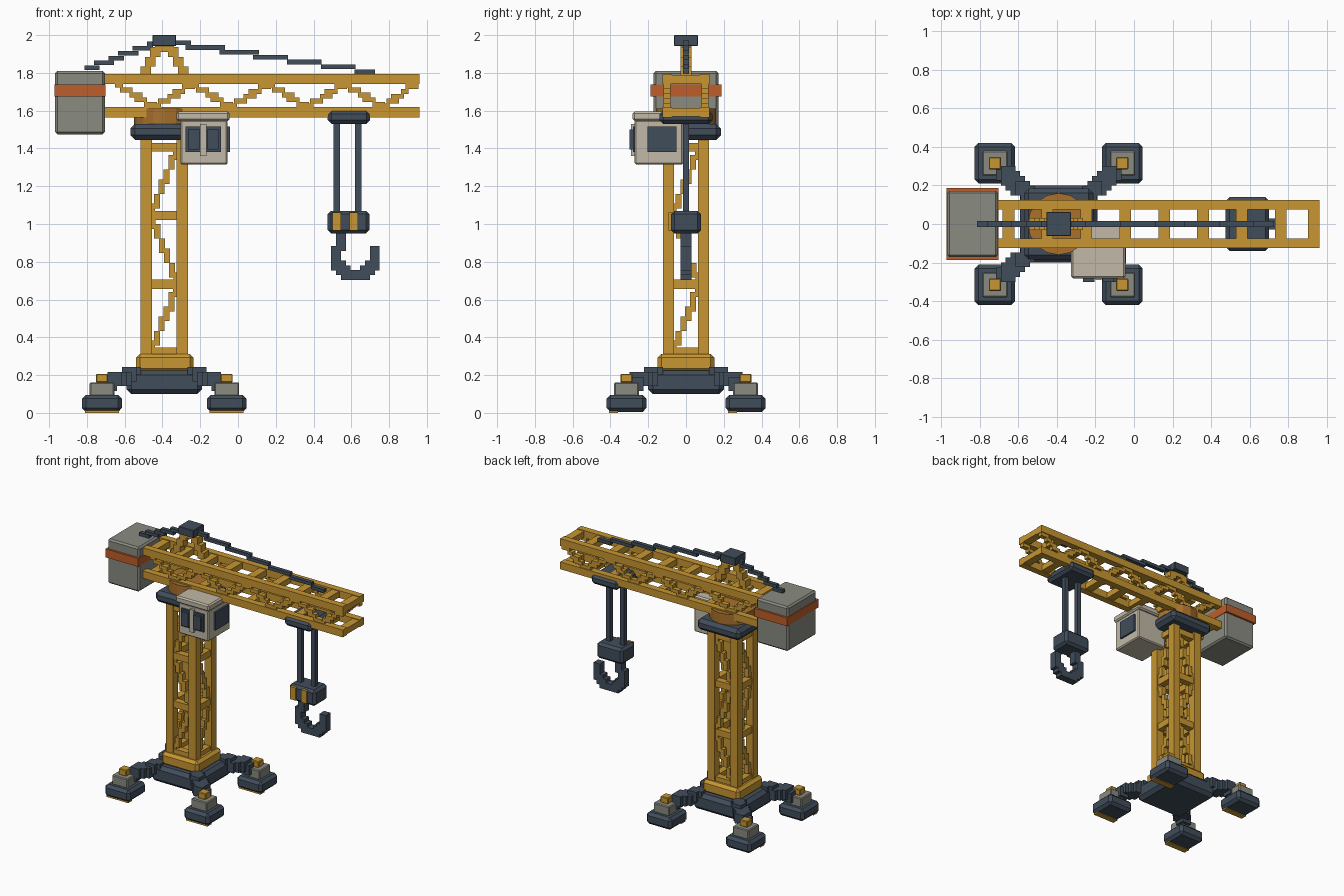
import bpy, bmesh
from mathutils import Vector

if "Cube" in bpy.data.objects:
    bpy.data.objects.remove(bpy.data.objects["Cube"])

V = 0.0256  # block size used for stepped shapes


def material(name, rgb):
    lin = [((c / 255 + 0.055) / 1.055) ** 2.4 for c in rgb] + [1.0]
    m = bpy.data.materials.new(name)
    m.use_nodes = True
    m.diffuse_color = lin
    bsdf = next(n for n in m.node_tree.nodes if n.type == 'BSDF_PRINCIPLED')
    bsdf.inputs["Base Color"].default_value = lin
    return m


YELLOW = material("crane yellow", (199, 150, 50))
BROWN = material("dark amber", (170, 113, 44))
DARK = material("slate blue", (65, 77, 91))
CREAM = material("cream", (194, 186, 168))
GREY = material("concrete grey", (138, 139, 129))
RED = material("rust orange", (190, 94, 42))


def finish(bm, name, mat):
    mesh = bpy.data.meshes.new(name)
    bm.to_mesh(mesh)
    bm.free()
    mesh.materials.append(mat)
    obj = bpy.data.objects.new(name, mesh)
    bpy.context.collection.objects.link(obj)
    return obj


def add_box(bm, lo, hi):
    lo, hi = Vector(lo), Vector(hi)
    made = bmesh.ops.create_cube(bm, size=1)["verts"]
    bmesh.ops.scale(bm, vec=hi - lo, verts=made)
    bmesh.ops.translate(bm, vec=(lo + hi) / 2, verts=made)


def boxes(name, mat, spans, bevel=0):
    """Boxes given as (x0, x1, y0, y1, z0, z1)."""
    bm = bmesh.new()
    for x0, x1, y0, y1, z0, z1 in spans:
        add_box(bm, (x0, y0, z0), (x1, y1, z1))
    if bevel:
        bmesh.ops.bevel(bm, geom=bm.edges[:], offset=bevel, segments=1,
                        affect='EDGES', profile=0.5)
    return finish(bm, name, mat)


def stepped(name, mat, paths, size):
    """Stair-stepped bars: blocks of a given size snapped along each path."""
    bm = bmesh.new()
    half = Vector(size) / 2
    for path in paths:
        done = set()
        for a, b in zip(path, path[1:]):
            a, b = Vector(a), Vector(b)
            n = max(2, int((b - a).length / V * 2))
            for i in range(n + 1):
                p = (a.lerp(b, i / n) - Vector(path[0])) / V
                done.add(tuple(round(c) for c in p))
        for key in sorted(done):
            c = Vector(path[0]) + Vector(key) * V
            add_box(bm, c - half, c + half)
    return finish(bm, name, mat)


MX = -0.39  # mast centre

# Base, collar and four outrigger feet
boxes("base_plate", DARK, [(-0.59, -0.19, -0.2, 0.2, 0.1, 0.225)], 0.025)
boxes("mast_collar", YELLOW, [(-0.54, -0.235, -0.15, 0.15, 0.215, 0.312)], 0.02)
for sx, side in ((-1, "right"), (1, "left")):
    for sy, end in ((-1, "front"), (1, "back")):
        x, y = MX + sx * 0.33, sy * 0.315
        tag = f"{end}_{side}"
        boxes("foot_pad_" + tag, DARK,
              [(x - .105, x + .105, y - .105, y + .105, 0.005, 0.095)], 0.02)
        boxes("foot_strip_" + tag, YELLOW,
              [(x - .09, x + .09, y - .092, y - .045, 0, 0.018)])
        boxes("foot_block_" + tag, GREY,
              [(x - .065, x + .065, y - .065, y + .065, 0.09, 0.162)], 0.006)
        boxes("foot_cap_" + tag, YELLOW,
              [(x - .032, x + .032, y - .032, y + .032, 0.16, 0.207)], 0.005)
        stepped("outrigger_" + tag, DARK,
                [[(MX + sx * .16, sy * .16, 0.205),
                  (MX + sx * .285, sy * .275, 0.16)]], (.075, .075, .075))

# Mast: corner posts, rings and zigzag braces
boxes("mast_posts", YELLOW,
      [(MX + s * .095 - .03, MX + s * .095 + .03, t * .093 - .03, t * .093 + .03, .3, 1.46)
       for s in (-1, 1) for t in (-1, 1)])
rings = [(0.31, 0.345), (0.655, 0.705), (1.02, 1.07), (1.385, 1.43)]
boxes("mast_rings", YELLOW,
      [r for z0, z1 in rings for s in (-1, 1) for r in (
          (MX - .08, MX + .08, s * .09 - .025, s * .09 + .025, z0, z1),
          (MX + s * .092 - .025, MX + s * .092 + .025, -.08, .08, z0, z1))])
face_braces, side_braces = [], []
for i in range(3):
    z0, z1 = rings[i][1], rings[i + 1][0]
    d = 0.065 if i % 2 == 0 else -0.065
    for s in (-1, 1):
        face_braces.append([(MX - d, s * .093, z0), (MX + d, s * .093, z1)])
        side_braces.append([(MX + s * .095, -d, z0), (MX + s * .095, d, z1)])
stepped("mast_face_braces", YELLOW, face_braces, (.032, .036, V))
stepped("mast_side_braces", YELLOW, side_braces, (.036, .032, V))

# Slewing ring and turntable
boxes("slewing_ring", DARK, [(MX - .18, MX + .18, -.185, .185, 1.445, 1.53)], 0.025)
bm = bmesh.new()
bmesh.ops.create_cone(bm, cap_ends=True, segments=16, radius1=.16, radius2=.16, depth=.085)
bmesh.ops.translate(bm, vec=(MX, 0, 1.568), verts=bm.verts)
finish(bm, "turntable", BROWN)

# Jib: four chords, cross bars and side lattice
boxes("jib_chords", YELLOW,
      [(-.72, .96, s * .1 - .025, s * .1 + .025, z, z + .055)
       for s in (-1, 1) for z in (1.565, 1.74)])
bars = [-0.65 + 0.2015 * i for i in range(8)]
boxes("jib_cross_bars", YELLOW,
      [(x - .03, x + .03, -.09, .09, z, z + .045)
       for x in bars + [0.93] for z in (1.57, 1.745)])
lattice = []
for s in (-1, 1):
    for i, x in enumerate(bars):
        up, down = (1.735, 1.625) if i % 2 == 0 else (1.625, 1.735)
        lattice.append([(x + .02, s * .1, up), (min(x + .2, .935) - .01, s * .1, down)])
stepped("jib_lattice", YELLOW, lattice, (.042, .036, V))

# Counterweight with band
boxes("counterweight", GREY, [(-.968, -.705, -.172, .172, 1.475, 1.81)], 0.012)
boxes("counterweight_band", RED, [(-.972, -.701, -.187, .187, 1.675, 1.738)])

# Apex frame, cap and stays
stepped("apex_frame", YELLOW,
        [[(MX + s * .125, 0, 1.77), (MX + s * .025, 0, 1.945)] for s in (-1, 1)],
        (.055, .06, V))
boxes("apex_cap", DARK, [(MX - .063, MX + .063, -.063, .063, 1.942, 2.0)], 0.003)
stepped("stay_cables", DARK,
        [[(-.44, 0, 1.955), (-.8, 0, 1.818)], [(-.34, 0, 1.96), (.72, 0, 1.805)]],
        (.03, .03, .024))

# Operator cab
boxes("cab_body", CREAM, [(-.305, -.055, -.272, -.015, 1.315, 1.55)], 0.008)
boxes("cab_roof", CREAM, [(-.325, -.045, -.282, 0, 1.545, 1.595)], 0.01)
boxes("cab_front_windows", DARK,
      [(-.278, -.2, -.281, -.27, 1.38, 1.515), (-.168, -.09, -.281, -.27, 1.38, 1.515)])
boxes("cab_front_mullion", CREAM, [(-.2, -.168, -.29, -.27, 1.36, 1.53)])
boxes("cab_front_handles", DARK,
      [(-.265, -.205, -.3, -.28, 1.395, 1.5), (-.163, -.103, -.3, -.28, 1.395, 1.5)])
boxes("cab_side_window", DARK, [(-.06, -.042, -.205, -.05, 1.38, 1.515)])

# Trolley, ropes and hook block
boxes("trolley", DARK, [(.475, .7, -.14, .14, 1.53, 1.602)], 0.02)
boxes("hoist_ropes", DARK,
      [(x - .017, x + .017, -.017, .017, 1.05, 1.55) for x in (.522, .637)])
boxes("hook_block", DARK, [(.475, .695, -.08, .08, .95, 1.07)], 0.018)
boxes("hook_block_stripes", YELLOW,
      [(x - .022, x + .022, -.093, -.07, .965, 1.06) for x in (.522, .612)])
hook = [(.545, .96), (.545, .89), (.515, .86), (.508, .80), (.55, .748),
        (.62, .728), (.68, .745), (.728, .80), (.733, .845)]
stepped("hook", DARK, [[(x, 0, z) for x, z in hook]], (.052, .056, .052))
